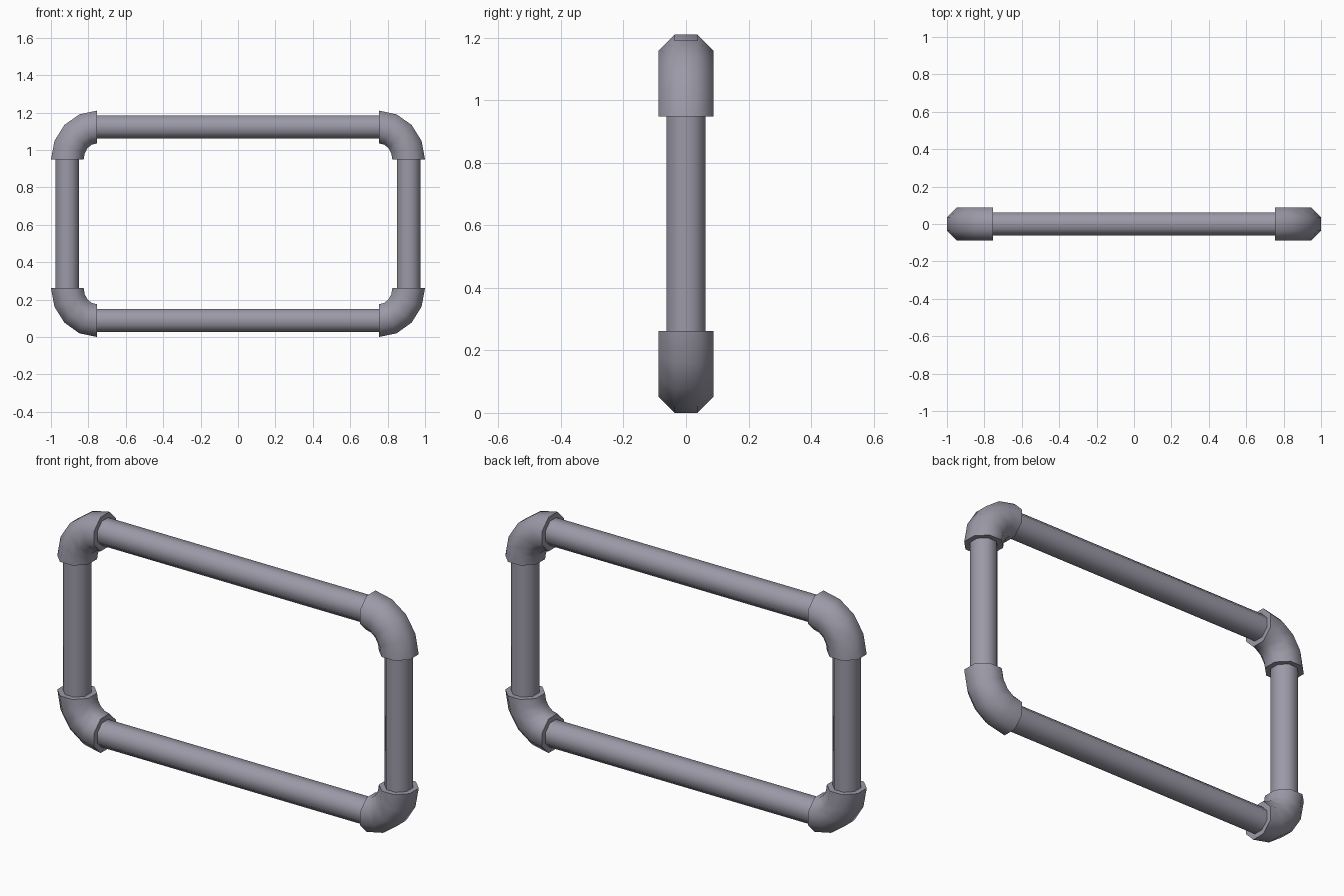
import bpy, bmesh, math

if "Cube" in bpy.data.objects:
    bpy.data.objects.remove(bpy.data.objects["Cube"])

mat = bpy.data.materials.new("lavender grey")
mat.diffuse_color = (0.33, 0.32, 0.385, 1)
mat.use_nodes = True
mat.node_tree.nodes["Principled BSDF"].inputs["Base Color"].default_value = mat.diffuse_color

H = 1.21            # overall height
A = 0.0875          # elbow half width
R = 0.062           # tube half width
CX, CZ = 1 - A, A   # pipe centre lines
RX, RZ = 0.158, 0.174  # elbow bend radii
N = 8


def octagon(apothem):
    r = apothem / math.cos(math.pi / N)
    return [(r * math.cos((i + 0.5) * 2 * math.pi / N),
             r * math.sin((i + 0.5) * 2 * math.pi / N)) for i in range(N)]


def sweep(name, path, apothem):
    """Sweep an octagon along (x, z, radial angle) stations in the xz plane."""
    bm = bmesh.new()
    rings = []
    for x, z, a in path:
        rings.append([bm.verts.new((x + u * math.cos(a), v, z + u * math.sin(a)))
                      for u, v in octagon(apothem)])
    for p, q in zip(rings, rings[1:]):
        for i in range(N):
            j = (i + 1) % N
            bm.faces.new((p[i], p[j], q[j], q[i]))
    bm.faces.new(rings[0])
    bm.faces.new(rings[-1])
    bmesh.ops.recalc_face_normals(bm, faces=bm.faces[:])
    me = bpy.data.meshes.new(name)
    bm.to_mesh(me)
    bm.free()
    me.materials.append(mat)
    ob = bpy.data.objects.new(name, me)
    bpy.context.collection.objects.link(ob)
    bpy.ops.object.select_all(action='DESELECT')
    ob.select_set(True)
    bpy.context.view_layer.objects.active = ob
    bpy.ops.object.shade_smooth_by_angle(angle=math.radians(50))
    return ob


# four corner elbows
for sx, side in ((-1, "left"), (1, "right")):
    for sz, level in ((-1, "bottom"), (1, "top")):
        path = []
        for k in range(5):
            t = k * math.pi / 8
            c, s = math.cos(t), math.sin(t)
            x = sx * (CX - RX + RX * c)
            z = H / 2 + sz * (H / 2 - CZ - RZ + RZ * s)
            path.append((x, z, math.atan2(sz * s, sx * c)))
        sweep(f"{level}_{side}_elbow", path, A)

# horizontal and vertical pipes, ends tucked into the elbows
ex = CX - RX + 0.02
for z, level in ((CZ, "bottom"), (H - CZ, "top")):
    sweep(f"{level}_pipe", [(-ex, z, math.pi / 2), (ex, z, math.pi / 2)], R)
ez = CZ + RZ - 0.02
for x, side in ((-CX, "left"), (CX, "right")):
    sweep(f"{side}_pipe", [(x, ez, 0), (x, H - ez, 0)], R)
